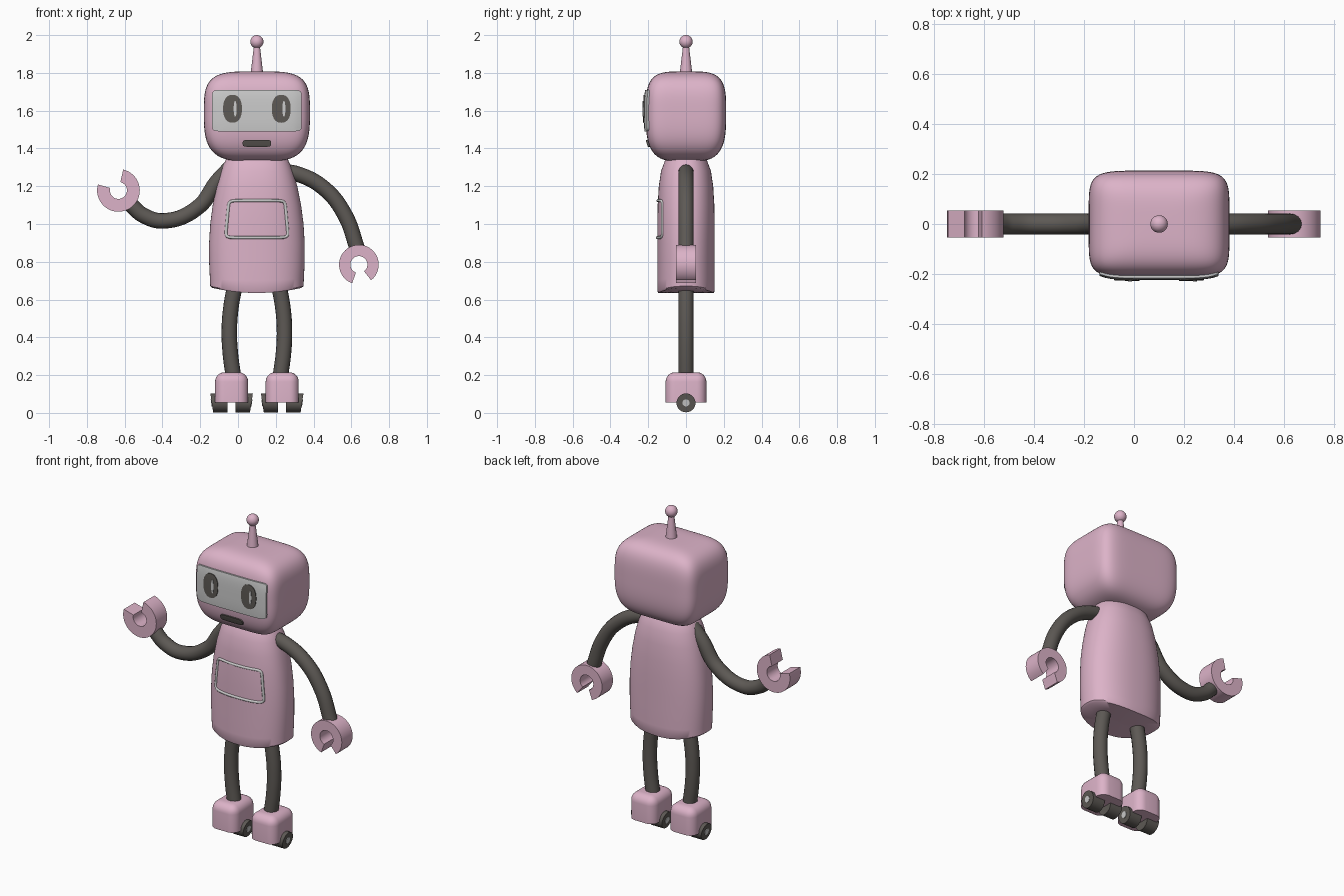
import bpy, bmesh, math
from mathutils import Vector, Matrix
from mathutils.bvhtree import BVHTree

if "Cube" in bpy.data.objects:
    bpy.data.objects.remove(bpy.data.objects["Cube"])

CX = 0.1  # robot's own mirror plane


def material(name, rgb):
    m = bpy.data.materials.new(name)
    m.diffuse_color = (*rgb, 1)
    m.use_nodes = True
    m.node_tree.nodes["Principled BSDF"].inputs["Base Color"].default_value = m.diffuse_color
    return m


PINK = material("pink_paint", (0.72, 0.45, 0.58))
DARK = material("dark_rubber", (0.11, 0.10, 0.09))


def link(name, data, mat):
    ob = bpy.data.objects.new(name, data)
    bpy.context.collection.objects.link(ob)
    if mat:
        data.materials.append(mat)
    return ob


def finish(name, bm, mat, angle=40):
    bmesh.ops.recalc_face_normals(bm, faces=bm.faces)
    me = bpy.data.meshes.new(name)
    bm.to_mesh(me)
    tree = BVHTree.FromBMesh(bm)
    bm.free()
    for p in me.polygons:
        p.use_smooth = True
    me.set_sharp_from_angle(angle=math.radians(angle))
    link(name, me, mat)
    return tree


def tube(name, pts, radius, mat, closed=False):
    cu = bpy.data.curves.new(name, 'CURVE')
    cu.dimensions = '3D'
    cu.bevel_depth, cu.bevel_resolution = radius, 2 if closed else 6
    cu.use_fill_caps = True
    if closed:
        sp = cu.splines.new('POLY')
        sp.points.add(len(pts) - 1)
        for q, p in zip(sp.points, pts):
            q.co = (*p, 1)
        sp.use_cyclic_u = True
    else:
        sp = cu.splines.new('BEZIER')
        sp.bezier_points.add(len(pts) - 1)
        for q, p in zip(sp.bezier_points, pts):
            q.co = p
            q.handle_left_type = q.handle_right_type = 'AUTO'
    link(name, cu, mat)


def squircle(u, v, p):
    """Map a point of the unit square into a superellipse."""
    m = max(abs(u), abs(v))
    return (0, 0) if m < 1e-6 else (
        u * m / (abs(u)**p + abs(v)**p)**(1 / p),
        v * m / (abs(u)**p + abs(v)**p)**(1 / p))


def surface_y(tree, x, z):
    return tree.ray_cast(Vector((x, -1, z)), Vector((0, 1, 0)))[0].y


def patch(name, tree, x, z, rx, rz, p, lift, mat, n=16):
    """Raised plate that follows the surface under it."""
    bm = bmesh.new()
    bmesh.ops.create_grid(bm, x_segments=n, y_segments=n, size=1)
    for v in bm.verts:
        a, b = squircle(v.co.x, v.co.y, p)
        px, pz = x + a * rx, z + b * rz
        v.co = (px, surface_y(tree, px, pz) - lift, pz)
    rim = [e for e in bm.edges if e.is_boundary]
    ext = bmesh.ops.extrude_edge_only(bm, edges=rim)["geom"]
    for v in ext:
        if isinstance(v, bmesh.types.BMVert):
            v.co.y += lift + 0.008
    finish(name, bm, mat)


# head: rounded box, slimmer towards the chin
bm = bmesh.new()
bmesh.ops.create_cube(bm, size=2)
bmesh.ops.subdivide_edges(bm, edges=bm.edges[:], cuts=23, use_grid_fill=True)
for v in bm.verts:
    x, y, z = v.co
    r = ((abs(x)**6 + abs(y)**6)**(4 / 6) + z**4)**0.25
    x, y, z = x / r, y / r, z / r
    t = 1 - 0.10 * max(0, -z)**2
    v.co = (CX + 0.281 * x * t, 0.213 * y * t, 1.57 + 0.238 * z)
head = finish("head", bm, PINK, 60)

# face
patch("visor", head, CX, 1.60, 0.237, 0.11, 16, 0.010, None, 24)
for side, s in (("right", -1), ("left", 1)):
    ex = CX + s * 0.129
    patch(side + "_eye", head, ex, 1.61, 0.05, 0.074, 2.3, 0.014, DARK)
    patch(side + "_eye_glint", head, ex + 0.014, 1.61, 0.008, 0.042, 2, 0.017, None, 8)
patch("mouth", head, CX, 1.427, 0.075, 0.019, 5, 0.010, DARK)

# antenna
bm = bmesh.new()
bmesh.ops.create_cone(bm, cap_ends=True, segments=24, radius1=0.034, radius2=0.015,
                      depth=0.16, matrix=Matrix.Translation((CX, 0, 1.87)))
finish("antenna_stalk", bm, PINK)
bm = bmesh.new()
bmesh.ops.create_uvsphere(bm, u_segments=24, v_segments=16, radius=0.035,
                          matrix=Matrix.Translation((CX, 0, 1.965)))
finish("antenna_ball", bm, PINK)

# body: lofted superellipse rings (z, half x, half y, sag of the underside)
LEVELS = [(0.635, 0.001, 0.001, 1), (0.635, 0.08, 0.05, 1), (0.635, 0.16, 0.1, 1),
          (0.635, 0.236, 0.147, 1), (0.642, 0.247, 0.151, 1), (0.70, 0.249, 0.152, 0.5),
          (0.80, 0.253, 0.152, 0), (0.90, 0.253, 0.152, 0), (1.0, 0.247, 0.152, 0),
          (1.1, 0.234, 0.150, 0), (1.2, 0.214, 0.144, 0), (1.28, 0.191, 0.132, 0),
          (1.34, 0.165, 0.11, 0), (1.38, 0.13, 0.08, 0)]
bm = bmesh.new()
N, rings = 64, []
for z, hx, hy, k in LEVELS:
    ring = []
    for i in range(N):
        c, s = math.cos(2 * math.pi * i / N), math.sin(2 * math.pi * i / N)
        x = math.copysign(abs(c)**0.85, c) * hx
        y = math.copysign(abs(s)**0.85, s) * hy
        ring.append(bm.verts.new((CX + x, y, z + k * 0.03 * (x / 0.25)**2)))
    rings.append(ring)
for a, b in zip(rings, rings[1:]):
    for i in range(N):
        j = (i + 1) % N
        bm.faces.new((a[i], a[j], b[j], b[i]))
bm.faces.new(rings[0][::-1])
bm.faces.new(rings[-1])
body = finish("body", bm, PINK)

# chest panel outline, a slightly flared rounded rectangle
square = [(-1 + i / 8, -1) for i in range(16)] + [(1, -1 + i / 8) for i in range(16)]
square += [(-u, -v) for u, v in square]
pts = []
for u, v in square:
    a, b = squircle(u, v, 12)
    x, z = CX + a * (0.157 - 0.009 * b), 1.026 + b * 0.098
    pts.append((x, surface_y(body, x, z), z))
tube("chest_panel_outline", pts, 0.008, None, closed=True)

# arms
tube("left_arm", [(0.22, 0, 1.28), (0.32, 0, 1.263), (0.46, 0, 1.185), (0.565, 0, 1.05),
                  (0.635, 0, 0.86)], 0.041, DARK)
tube("right_arm", [(-0.04, 0, 1.30), (-0.11, 0, 1.225), (-0.21, 0, 1.09), (-0.386, 0, 1.017),
                   (-0.50, 0, 1.045), (-0.57, 0, 1.105)], 0.041, DARK)


# hands: thick C-shaped claws
def claw(name, x, z, r_out, r_in, start, end, n=36):
    bm = bmesh.new()
    pairs = []
    for i in range(n + 1):
        a = math.radians(start + (end - start) * i / n)
        pairs.append([bm.verts.new((x + r * math.cos(a), -0.053, z + r * math.sin(a)))
                      for r in (r_out, r_in)])
    for (a, b), (c, d) in zip(pairs, pairs[1:]):
        bm.faces.new((a, b, d, c))
    ext = bmesh.ops.extrude_face_region(bm, geom=bm.faces[:])["geom"]
    for v in ext:
        if isinstance(v, bmesh.types.BMVert):
            v.co.y = 0.053
    finish(name, bm, PINK, 30)


claw("left_hand", 0.64, 0.785, 0.105, 0.045, -52, 250)
claw("right_hand", -0.633, 1.178, 0.113, 0.045, 164, 437)

# legs, feet and wheels
for side, s in (("right", -1), ("left", 1)):
    tube(side + "_leg", [(CX + s * 0.113, 0, 0.69), (CX + s * 0.137, 0, 0.56),
                         (CX + s * 0.146, 0, 0.44), (CX + s * 0.141, 0, 0.32),
                         (CX + s * 0.124, 0, 0.19)], 0.041, DARK)
    fx = CX + s * 0.134
    bm = bmesh.new()
    bmesh.ops.create_cube(bm, size=1)
    for v in bm.verts:
        v.co = (fx + v.co.x * 0.175, v.co.y * 0.216, 0.135 + v.co.z * 0.16)
    edges = [e for e in bm.edges if max(v.co.z for v in e.verts) > 0.1]
    bmesh.ops.bevel(bm, geom=edges, offset=0.05, segments=6, profile=0.5, affect='EDGES')
    finish(side + "_foot", bm, PINK)

    for place, w in (("a", -1), ("b", 1)):
        for part, r, x0, x1, mat in (("wheel", 0.05, 0.021, 0.105, DARK),
                                     ("hub", 0.019, 0.06, 0.108, None)):
            bm = bmesh.new()
            bmesh.ops.create_cone(bm, cap_ends=True, segments=32, radius1=r, radius2=r,
                                  depth=2, matrix=Matrix.Rotation(math.pi / 2, 4, 'Y'))
            for v in bm.verts:
                # outer face leans outwards at the top
                x = x1 + 0.15 * v.co.z if v.co.x > 0 else x0
                v.co = (fx + w * x, v.co.y, 0.053 + v.co.z)
            finish(f"{side}_{part}_{place}", bm, mat)
